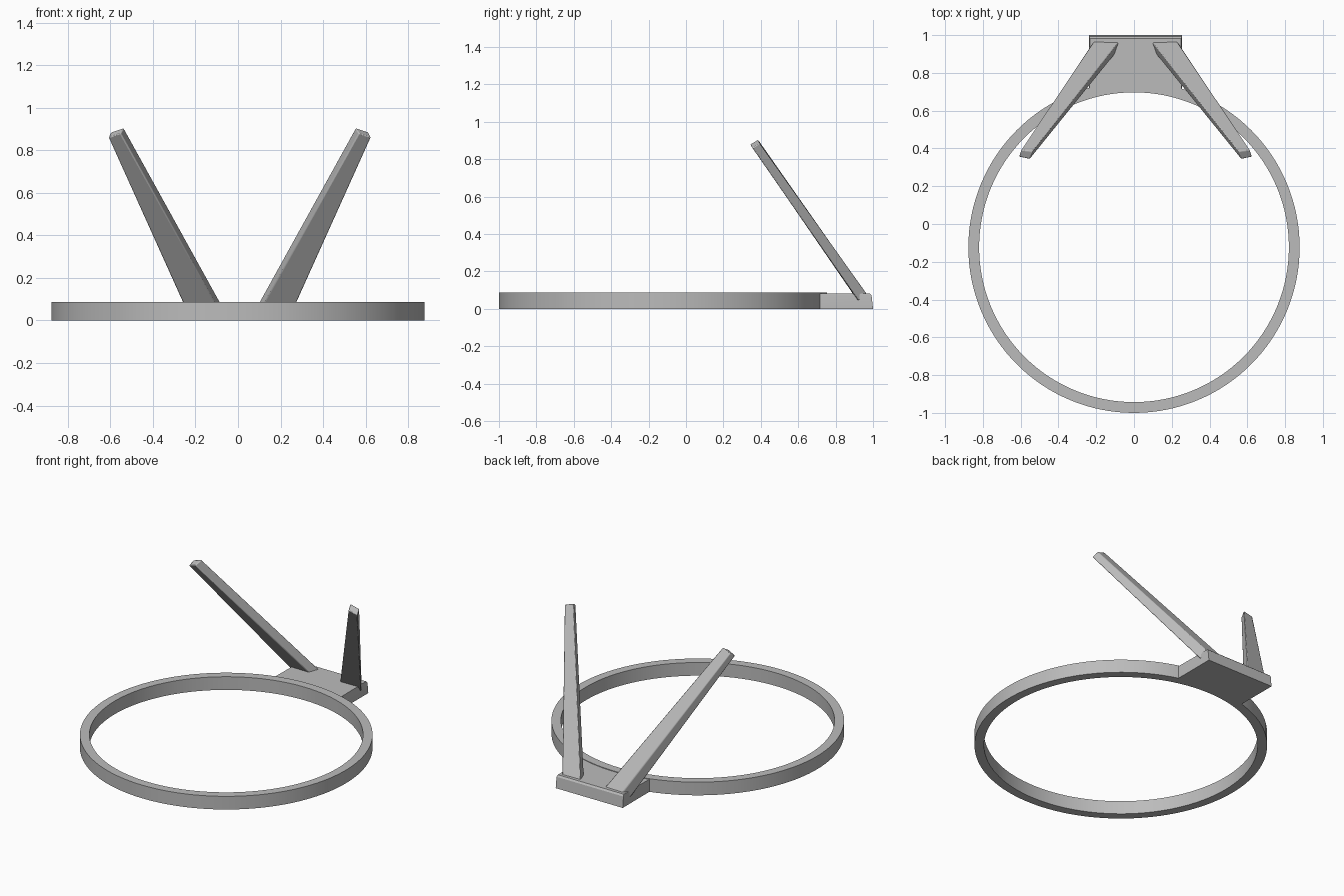
import bpy, bmesh, math

cube = bpy.data.objects.get("Cube")
if cube:
    bpy.data.objects.remove(cube)

grey = bpy.data.materials.new("plain grey")
grey.use_nodes = True
grey.diffuse_color = (0.5, 0.5, 0.5, 1)
grey.node_tree.nodes["Principled BSDF"].inputs["Base Color"].default_value = (0.5, 0.5, 0.5, 1)

RING_Y, OUTER, INNER, HEIGHT = -0.123, 0.877, 0.82, 0.087
SHIFT = 0.008  # bracket and arms sit slightly off centre


def loft(name, loops, closed=False, bevel=0.0):
    """Skin matching loops of points; cap the ends, or join last to first."""
    bm = bmesh.new()
    rows = [[bm.verts.new(p) for p in loop] for loop in loops]
    n = len(rows[0])
    pairs = list(zip(rows, rows[1:]))
    if closed:
        pairs.append((rows[-1], rows[0]))
    else:
        bm.faces.new(rows[0])
        bm.faces.new(rows[-1])
    for a, b in pairs:
        for i in range(n):
            j = (i + 1) % n
            bm.faces.new((a[i], a[j], b[j], b[i]))
    bmesh.ops.recalc_face_normals(bm, faces=bm.faces)
    mesh = bpy.data.meshes.new(name)
    bm.to_mesh(mesh)
    bm.free()
    obj = bpy.data.objects.new(name, mesh)
    bpy.context.collection.objects.link(obj)
    mesh.materials.append(grey)
    if bevel:
        mod = obj.modifiers.new("soft edges", "BEVEL")
        mod.width, mod.segments = bevel, 2
    bpy.ops.object.select_all(action="DESELECT")
    obj.select_set(True)
    bpy.context.view_layer.objects.active = obj
    bpy.ops.object.shade_smooth_by_angle(angle=math.radians(30))
    return obj


# Head ring: a rectangular section swept around a circle
section = [(INNER, 0), (OUTER, 0), (OUTER, HEIGHT), (INNER, HEIGHT)]
loops = []
for k in range(128):
    a = math.tau * k / 128
    loops.append([(r * math.cos(a), RING_Y + r * math.sin(a), z) for r, z in section])
loft("ring", loops, closed=True)

# Rear bracket: straight sides, curved front edge buried in the ring
half, mid = 0.245, (OUTER + INNER) / 2
front = []
for k in range(13):
    x = half * (k / 6 - 1)
    front.append((x + SHIFT, RING_Y + math.sqrt(mid ** 2 - x ** 2)))


def outline(z, back, inset=0.0):
    w = half - inset
    return [(x, y, z) for x, y in front] + [(SHIFT + w, back, z), (SHIFT - w, back, z)]


loft("rear_bracket", [outline(0, 1.0), outline(0.072, 0.992), outline(0.083, 0.983, 0.004)])

# Tapered arms leaning forward and outward
foot = [(0.075, 0.98, 0.055), (0.21, 0.98, 0.06), (0.25, 0.92, 0.045), (0.10, 0.91, 0.055)]
tip = [(0.545, 0.385, 0.905), (0.605, 0.392, 0.885), (0.617, 0.355, 0.86), (0.56, 0.343, 0.88)]
for side, name in ((1, "left_arm"), (-1, "right_arm")):
    loft(name, [[(side * x + SHIFT, y, z) for x, y, z in ring] for ring in (foot, tip)], bevel=0.005)
